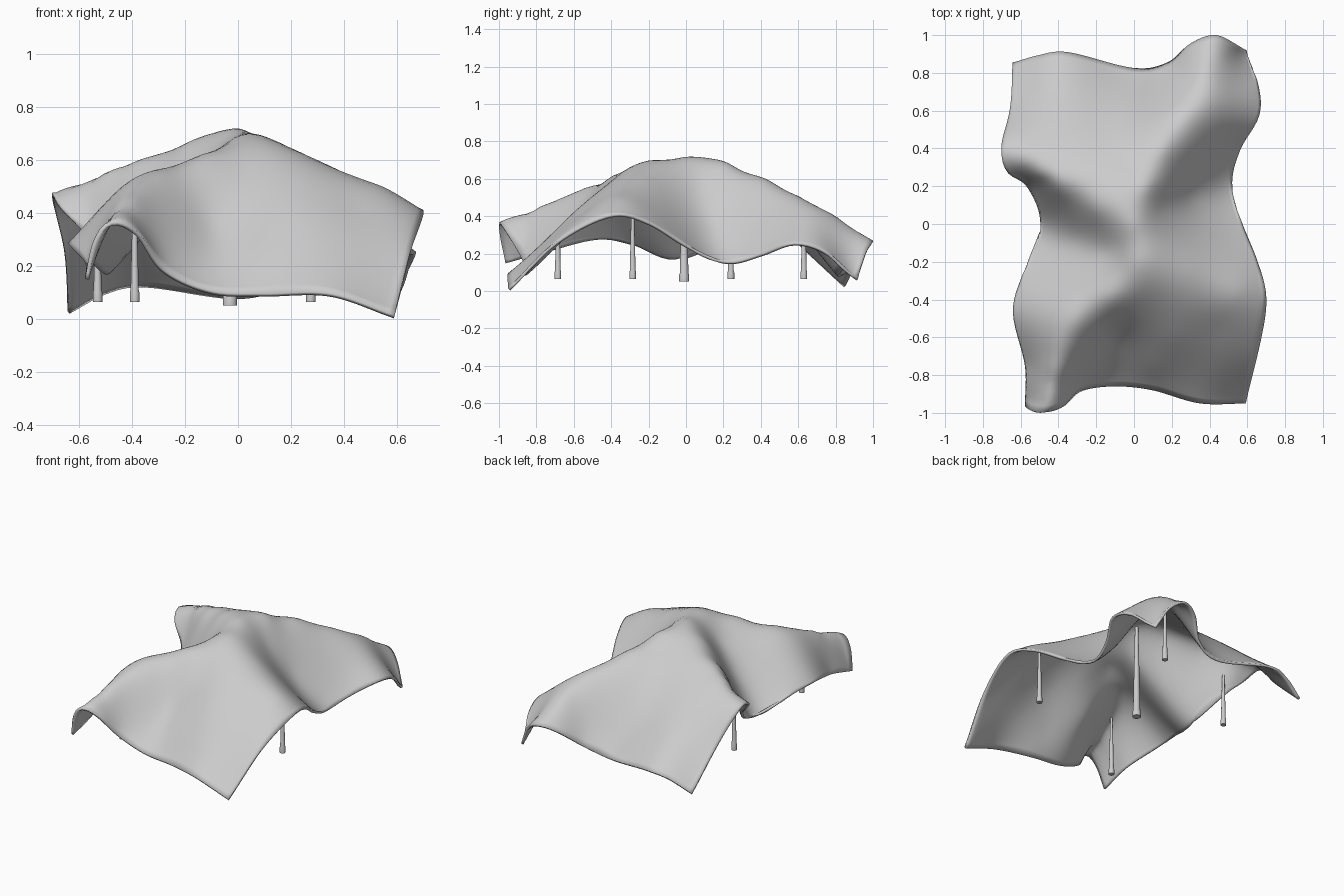
import bpy, bmesh, math
from mathutils import Vector

if "Cube" in bpy.data.objects:
    bpy.data.objects.remove(bpy.data.objects["Cube"])

# Hem of the cloth: four edges as x, y, z points
FRONT = [(-.57, -.965, .15), (-.54, -.99, .29), (-.48, -.997, .36), (-.38, -.965, .32), (-.28, -.88, .18),
         (-.1, -.855, .10), (.1, -.875, .09), (.35, -.945, .09), (.59, -.945, .008)]
BACK = [(-.64, .85, .025), (-.5, .89, .10), (-.35, .905, .125), (0, .82, .08), (.18, .85, .13),
        (.3, .95, .23), (.42, .997, .262), (.52, .96, .2), (.59, .915, .06)]
LEFT = [(-.57, -.965, .15), (-.57, -.75, .21), (-.635, -.47, .28), (-.59, -.28, .25), (-.49, 0, .18),
        (-.56, .2, .30), (-.67, .28, .42), (-.70, .4, .46), (-.655, .6, .26), (-.64, .85, .025)]
RIGHT = [(.59, -.945, .008), (.65, -.7, .25), (.697, -.4, .40), (.65, -.2, .36), (.57, 0, .24),
         (.515, .22, .15), (.56, .4, .19), (.66, .58, .25), (.65, .75, .2), (.59, .915, .06)]

# Interior shape: peak and the four ridges
RIDGES = [(0, 0, .712), (.02, -.2, .688), (0, -.32, .64), (-.05, .14, .695),
          (.3, -.22, .585), (.55, -.36, .49),
          (-.12, -.39, .61), (-.3, -.52, .55), (-.39, -.65, .495), (-.42, -.77, .45), (-.46, -.9, .395),
          (.07, .2, .68), (.16, .4, .60), (.28, .6, .50), (.36, .8, .39),
          (-.2, .08, .64), (-.4, .2, .56), (-.5, .27, .53), (-.6, .34, .497),
          (-.4, .32, .56), (-.2, .22, .638), (-.52, .42, .485), (0, .3, .62)]
# Valleys and sagging panels
PANELS = [(-.3, -.07, .39), (-.15, -.14, .54), (.3, .15, .36), (.15, .08, .57),
          (.2, -.6, .41), (.1, -.75, .23), (-.1, -.6, .35), (.4, -.8, .21), (.02, -.43, .55), (.45, -.55, .41),
          (-.1, .5, .45), (-.15, .7, .24), (-.4, .6, .36), (-.45, .75, .23)]


def kernel(ax, ay, bx, by):
    d = (ax - bx) ** 2 + (ay - by) ** 2
    return d * math.log(d) if d > 1e-12 else 0.0


def fit_height(pts):
    """Slightly smoothed thin-plate surface through the points, solved by elimination."""
    n = len(pts)
    k = n + 3
    m = [[kernel(a[0], a[1], b[0], b[1]) + (.002 if i == j else 0) for j, b in enumerate(pts)]
         + [1, a[0], a[1], a[2]] for i, a in enumerate(pts)]
    for f in (lambda p: 1, lambda p: p[0], lambda p: p[1]):
        m.append([f(p) for p in pts] + [0, 0, 0, 0])
    for c in range(k):
        piv = max(range(c, k), key=lambda r: abs(m[r][c]))
        m[c], m[piv] = m[piv], m[c]
        for r in range(k):
            if r != c and m[r][c]:
                q = m[r][c] / m[c][c]
                m[r] = [s - q * t for s, t in zip(m[r], m[c])]
    w = [m[i][k] / m[i][i] for i in range(k)]
    return lambda x, y: sum(w[i] * kernel(x, y, p[0], p[1]) for i, p in enumerate(pts)) \
        + w[n] + w[n + 1] * x + w[n + 2] * y


def sample(pts, n):
    """Smooth curve through the points, resampled to n + 1 even steps."""
    p = [Vector(q) for q in pts]
    p = [p[0] * 2 - p[1]] + p + [p[-1] * 2 - p[-2]]
    dense = []
    for i in range(1, len(p) - 2):
        for s in range(20):
            t = s / 20
            dense.append(.5 * (2 * p[i] + (p[i + 1] - p[i - 1]) * t
                               + (2 * p[i - 1] - 5 * p[i] + 4 * p[i + 1] - p[i + 2]) * t * t
                               + (3 * p[i] - p[i - 1] - 3 * p[i + 1] + p[i + 2]) * t ** 3))
    dense.append(p[-2])
    acc = [0]
    for a, b in zip(dense, dense[1:]):
        acc.append(acc[-1] + (b - a).length)
    out, j = [], 0
    for i in range(n + 1):
        d = acc[-1] * i / n
        while j < len(acc) - 2 and acc[j + 1] < d:
            j += 1
        out.append(dense[j].lerp(dense[j + 1], (d - acc[j]) / (acc[j + 1] - acc[j])))
    return out


def finish(bm, name):
    bmesh.ops.recalc_face_normals(bm, faces=bm.faces)
    me = bpy.data.meshes.new(name)
    bm.to_mesh(me)
    bm.free()
    ob = bpy.data.objects.new(name, me)
    bpy.context.collection.objects.link(ob)
    for f in me.polygons:
        f.use_smooth = True
    return ob


height = fit_height(FRONT + BACK + LEFT[1:-1] + RIGHT[1:-1] + RIDGES + PANELS)

# Cloth canopy: patch spanned between the four hems, lifted to the fitted height
N = 60
f, b, l, r = (sample(e, N) for e in (FRONT, BACK, LEFT, RIGHT))
bm = bmesh.new()
grid = []
for j in range(N + 1):
    v, row = j / N, []
    for i in range(N + 1):
        u = i / N
        p = f[i] * (1 - v) + b[i] * v + l[j] * (1 - u) + r[j] * u
        p -= (f[0].lerp(f[N], u)).lerp(b[0].lerp(b[N], u), v)
        on_hem = i in (0, N) or j in (0, N)
        row.append(bm.verts.new((p.x, p.y, p.z if on_hem else height(p.x, p.y))))
    grid.append(row)
for j in range(N):
    for i in range(N):
        bm.faces.new((grid[j][i], grid[j][i + 1], grid[j + 1][i + 1], grid[j + 1][i]))
canopy = finish(bm, "canopy")
sol = canopy.modifiers.new("thickness", 'SOLIDIFY')
sol.thickness, sol.offset = .016, 0


# Tent poles: thick foot, then a tapering shaft up to the cloth
def pole(name, x, y, z0, r):
    top = height(x, y) - .005
    prof = [(0, z0), (r, z0), (r, z0 + .035), (r * .85, z0 + .045), (r * .4, top), (0, top)]
    bm = bmesh.new()
    vs = [bm.verts.new((x + a, y, z)) for a, z in prof]
    es = [bm.edges.new(e) for e in zip(vs, vs[1:])]
    bmesh.ops.spin(bm, geom=vs + es, cent=(x, y, 0), axis=(0, 0, 1), angle=2 * math.pi, steps=16)
    bmesh.ops.remove_doubles(bm, verts=bm.verts, dist=.0005)
    ob = finish(bm, name)
    bpy.ops.object.select_all(action='DESELECT')
    ob.select_set(True)
    bpy.context.view_layer.objects.active = ob
    bpy.ops.object.shade_smooth_by_angle(angle=math.radians(35))


pole("centre_pole", -.03, -.01, .05, .027)
for name, x, y in (("front_pole", -.39, -.685), ("right_pole", .535, -.285),
                   ("left_pole", -.53, .24), ("back_pole", .275, .63)):
    pole(name, x, y, .065, .018)
